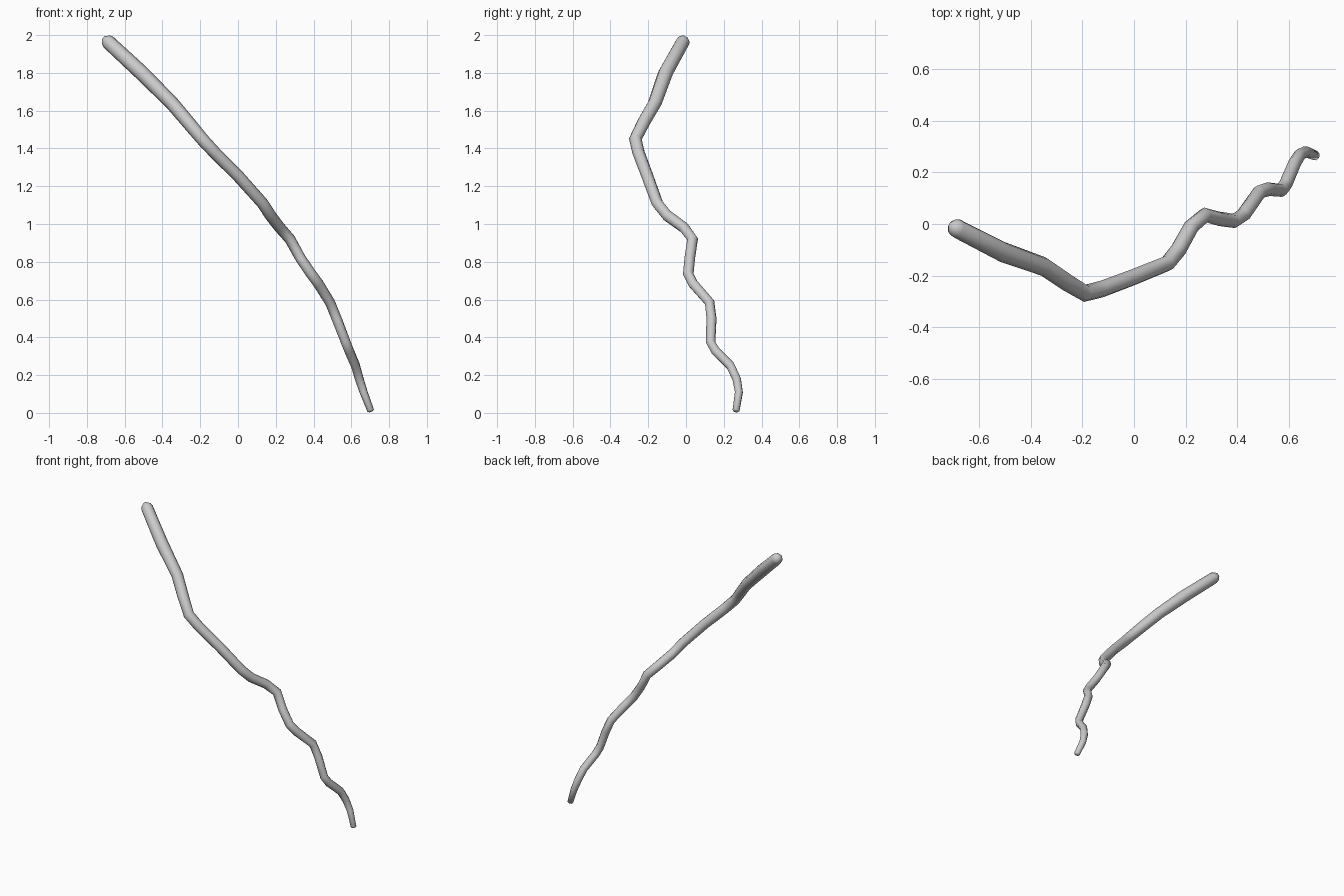
import bpy, bmesh
from math import cos, sin, pi
from mathutils import Vector

if "Cube" in bpy.data.objects:
    bpy.data.objects.remove(bpy.data.objects["Cube"])

# Centreline of the crooked stick: x, y, z, radius
PATH = [
    (-0.685, -0.018, 1.962, .038), (-0.51, -0.108, 1.80, .040), (-0.35, -0.165, 1.64, .037),
    (-0.265, -0.223, 1.54, .036), (-0.19, -0.268, 1.45, .034), (-0.125, -0.252, 1.38, .033),
    (0.0, -0.205, 1.255, .032), (0.13, -0.152, 1.11, .031), (0.172, -0.10, 1.045, .031),
    (0.222, -0.01, 0.98, .030), (0.275, 0.035, 0.92, .029), (0.33, 0.02, 0.82, .028),
    (0.388, 0.012, 0.735, .028), (0.425, 0.037, 0.685, .028), (0.487, 0.125, 0.585, .027),
    (0.522, 0.135, 0.50, .027), (0.57, 0.13, 0.375, .026), (0.588, 0.155, 0.33, .026),
    (0.622, 0.235, 0.25, .025), (0.642, 0.268, 0.18, .024), (0.665, 0.28, 0.11, .022),
    (0.702, 0.265, 0.013, .019),
]
SIDES = 8


def rounded_end(p, direction, r, steps):
    """Extra shrinking rings that round off an end."""
    return [(p + direction * r * s, r * k) for s, k in steps]


pts = [(Vector(p[:3]), p[3]) for p in PATH]
start = (pts[0][0] - pts[1][0]).normalized()
end = (pts[-1][0] - pts[-2][0]).normalized()
top = rounded_end(*[pts[0][0], start, pts[0][1]], [(.95, .35), (.55, .8)])
tip = rounded_end(pts[-1][0], end, pts[-1][1], [(.35, .6)])
rings = top + pts + tip

# Sweep a ring of points along the path without twisting
bm = bmesh.new()
loops = []
side = Vector((0, 1, 0))
for i, (p, r) in enumerate(rings):
    t = (rings[min(i + 1, len(rings) - 1)][0] - rings[max(i - 1, 0)][0]).normalized()
    side = (side - t * side.dot(t)).normalized()
    up = t.cross(side)
    loops.append([bm.verts.new(p + r * (side * cos(2 * pi * k / SIDES) + up * sin(2 * pi * k / SIDES)))
                  for k in range(SIDES)])
for a, b in zip(loops, loops[1:]):
    for k in range(SIDES):
        n = (k + 1) % SIDES
        bm.faces.new((a[k], a[n], b[n], b[k]))
bm.faces.new(loops[0])
bm.faces.new(loops[-1])
bmesh.ops.recalc_face_normals(bm, faces=bm.faces)

# Stick object
mesh = bpy.data.meshes.new("crooked_stick")
bm.to_mesh(mesh)
bm.free()
stick = bpy.data.objects.new("crooked_stick", mesh)
bpy.context.collection.objects.link(stick)

# Smooth shading on the bark
for f in mesh.polygons:
    f.use_smooth = True
